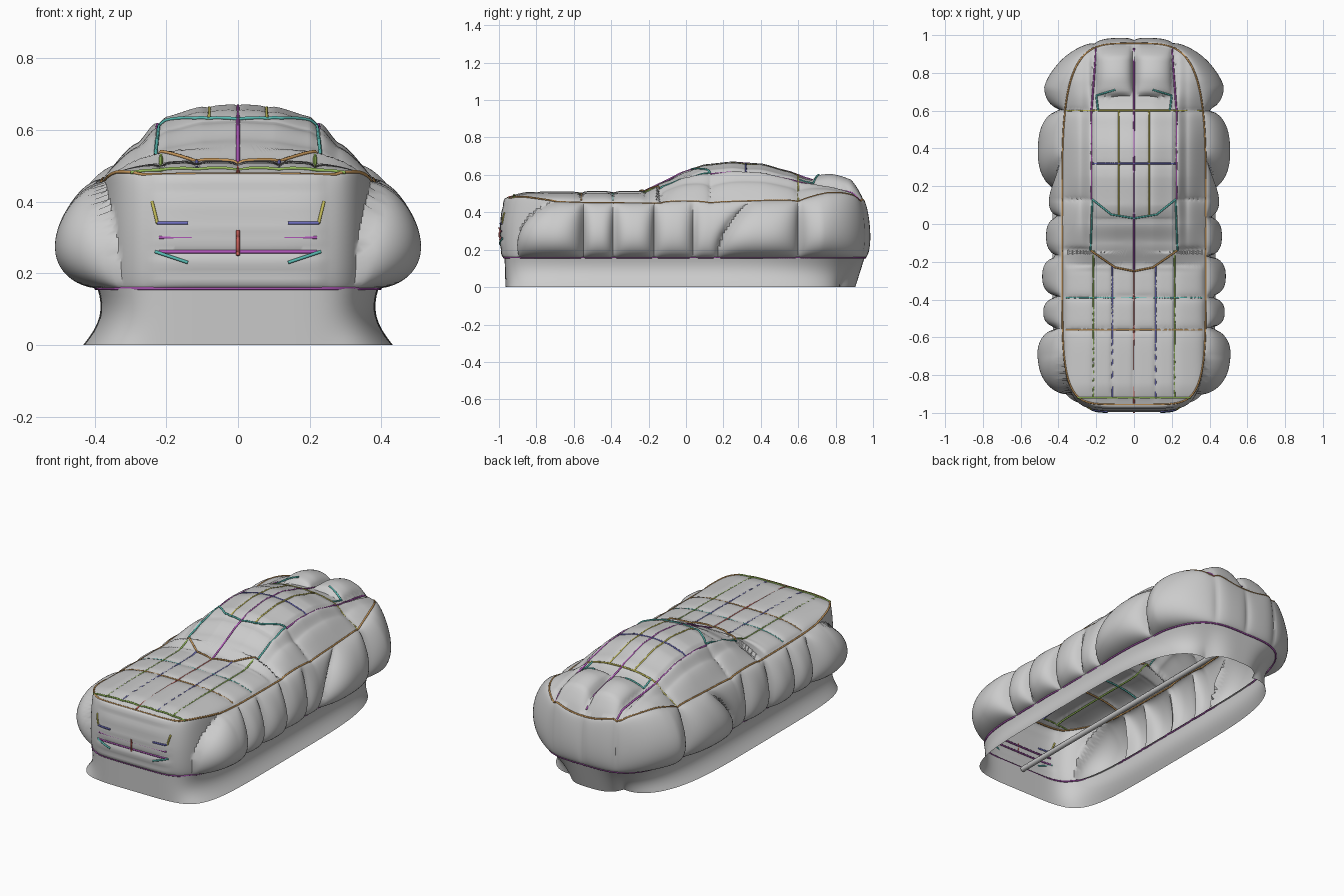
import bpy, math
from mathutils import Vector

if "Cube" in bpy.data.objects:
    bpy.data.objects.remove(bpy.data.objects["Cube"])

HALF_W, RIM = 0.38, 0.157


def interp(x, pts):
    if x <= pts[0][0]:
        return pts[0][1]
    for (a, p), (b, q) in zip(pts, pts[1:]):
        if x <= b:
            t = (x - a) / (b - a)
            t = t * t * (3 - 2 * t) * 0.4 + t * 0.6
            return p + (q - p) * t
    return pts[-1][1]


def puff(x, breaks, power=4):
    """Pillow height 0..1 and cell number between seam positions."""
    for i, (a, b) in enumerate(zip(breaks, breaks[1:])):
        if a <= x < b:
            u = abs((2 * x - a - b) / (b - a))
            return math.sqrt(max(0, 1 - u ** power)), i
    return 0, 0


# Centre-line height, shoulder height along the length, and cabin cross-section
CENTRE = [(-1, .46), (-.93, .485), (-.85, .495), (-.55, .50), (-.25, .50), (-.1, .57), (0, .62),
          (.1, .65), (.25, .665), (.4, .655), (.55, .615), (.65, .58), (.75, .55), (.88, .52), (.97, .43)]
SHOULDER = [(-1, .45), (-.85, .455), (-.5, .45), (.6, .445), (.75, .455), (.95, .43)]
SECTION = [(0, 1), (.1, .97), (.2, .84), (.225, .76), (.28, .4), (.38, 0)]


def top(x, y):
    c, s = interp(y, CENTRE), interp(y, SHOULDER)
    ax = abs(x)
    f = interp(ax, SECTION) if y > -.15 else max(0, 1 - (ax / HALF_W) ** 4)
    z = s + (c - s) * f
    if y < -.2:                                    # padded hood
        z += .014 * puff(ax, [0, .115, .215, .37])[0] * puff(y, [-.93, -.56, -.39, -.22])[0]
    if ax > .225:                                  # padded shoulders
        z += .035 * puff(ax, [.225, .385], 2)[0] * puff(y, [-.13, .13, .6, .92], 2)[0]
    if y > .68:                                    # twin trunk cushions
        z += .065 * puff(ax, [.01, .2], 2.5)[0] * puff(y, [.68, .955], 2)[0]
    elif y > .03:                                  # padded roof
        z += .008 * puff(ax, [0, .08, .225])[0] * puff(y, [.03, .32, .6])[0]
    return z


# Rounded plan outline, resampled evenly, with outward normals
def outline(n):
    raw = []
    for i in range(4000):
        a = 2 * math.pi * i / 4000
        c, s = math.cos(a), math.sin(a)
        e = 2 / (6 if s < 0 else 4)
        raw.append(Vector((HALF_W * math.copysign(abs(c) ** e, c), .955 * math.copysign(abs(s) ** e, s))))
    lens = [0]
    for i in range(4000):
        lens.append(lens[-1] + (raw[(i + 1) % 4000] - raw[i]).length)
    pts, j = [], 0
    for k in range(n):
        d = lens[-1] * k / n
        while lens[j + 1] < d:
            j += 1
        f = (d - lens[j]) / max(1e-9, lens[j + 1] - lens[j])
        pts.append(raw[j].lerp(raw[(j + 1) % 4000], f))
    out = []
    for k in range(n):
        t = (pts[(k + 1) % n] - pts[k - 1]).normalized()
        out.append((pts[k], Vector((t.y, -t.x))))
    return out


SIDE_AMP = [.13, .09, .095, .075, .06, .12, .13]


def side_breaks(v):
    """Seam positions along the side; the fender seams slope with height v (0..1)."""
    return [-.89 + .2 * v ** 3, -.55, -.385, -.17, .04, .17 + .18 * v ** 2, .6, .97]


def wall(p, n, z):
    """Point on the padded side wall or on the skirt below it."""
    if z < RIM:
        t = 1 - z / RIM
        end = -.005 * t + .015 if p.y < 0 else -.05 * t
        side = .012 + .04 * t * t - .015 * math.sin(math.pi * t)
        off = n.x ** 2 * side + n.y ** 2 * end
        if p.y > 0:                                # rounder rear corners
            off -= .22 * t * abs(n.x * n.y)
    else:
        h = top(p.x, p.y)
        v = max(-1, min(1, 2 * (z - RIM) / (h - RIM) - 1))
        dome = math.sqrt(1 - v * v) * (1 - .25 * v)
        b, i = puff(p.y, side_breaks((v + 1) / 2), 2.6)
        taper = 1 - .6 * min(1, max(0, (p.y - .7) / .25))
        off = (SIDE_AMP[i] * b * taper + .008) * dome * n.x ** 2
        if p.y < 0:
            bands = puff(z, [RIM, .2, .26, .3, .345, .43, .52])[0]
            off += n.y ** 2 * (.03 * dome + .01 * bands * puff(p.x, [-.24, .24])[0] + .012 * (1 - dome) * (v < 0))
        else:
            off += n.y ** 2 * .03 * dome * (.4 + .6 * puff(p.x, [-.4, -.2, 0, .2, .4])[0])
    q = p + n * off
    return Vector((q.x, q.y, z))


def ring_mesh(name, rows, cap=False):
    n = len(rows[0])
    faces = [(r * n + i, r * n + (i + 1) % n, (r + 1) * n + (i + 1) % n, (r + 1) * n + i)
             for r in range(len(rows) - 1) for i in range(n)]
    if cap:
        faces.append(tuple(range((len(rows) - 1) * n, len(rows) * n)))
    me = bpy.data.meshes.new(name)
    me.from_pydata([v for row in rows for v in row], [], faces)
    ob = bpy.data.objects.new(name, me)
    bpy.context.collection.objects.link(ob)
    bpy.ops.object.select_all(action='DESELECT')
    ob.select_set(True)
    bpy.context.view_layer.objects.active = ob
    bpy.ops.object.shade_smooth_by_angle(angle=math.radians(45))


plan = outline(400)

# Skirt: open flared band standing on the ground
ring_mesh("skirt", [[wall(p, n, RIM * k / 8 - 1e-6 * (k == 8)) for p, n in plan] for k in range(9)])

# Body shell: padded walls, then rings shrinking over hood, cabin and trunk
rows = []
for k in range(27):
    f = .5 - .5 * math.cos(math.pi * k / 26)
    rows.append([wall(p, n, RIM + (top(p.x, p.y) - RIM) * f) for p, n in plan])
for k in range(1, 66):
    s = 1 - k / 65.5
    rows.append([Vector((p.x * s, p.y * s, top(p.x * s, p.y * s))) for p, n in plan])
ring_mesh("body_shell", rows, cap=True)

# Coloured seam cords
COLOURS = {"purple": (.45, .1, .5, 1), "red": (.6, .12, .1, 1), "teal": (.1, .5, .45, 1), "green": (.3, .5, .1, 1),
           "blue": (.15, .15, .5, 1), "yellow": (.55, .5, .1, 1), "orange": (.55, .3, .1, 1)}
for key, col in COLOURS.items():
    bpy.data.materials.new(key).diffuse_color = col


def cord(name, pts, colour=None, r=.005, closed=False):
    cu = bpy.data.curves.new(name, 'CURVE')
    cu.dimensions, cu.bevel_depth, cu.bevel_resolution, cu.use_fill_caps = '3D', r, 1, True
    sp = cu.splines.new('POLY')
    sp.points.add(len(pts) - 1)
    for q, p in zip(sp.points, pts):
        q.co = (*p, 1)
    sp.use_cyclic_u = closed
    ob = bpy.data.objects.new(name, cu)
    bpy.context.collection.objects.link(ob)
    if colour:
        cu.materials.append(bpy.data.materials[colour])


def seam(name, corners, colour, lift, mirror=False):
    pts = [lift(a[0] + (b[0] - a[0]) * i / 16, a[1] + (b[1] - a[1]) * i / 16)
           for a, b in zip(corners, corners[1:]) for i in range(17)]
    cord(name, pts, colour)
    if mirror:
        cord(name + "_mirror", [(-p[0], p[1], p[2]) for p in pts], colour)


def on_top(x, y):
    return (x, y, top(x, y) + .002)


def on_front(x, z):
    y = -.957 * (1 - (abs(x) / HALF_W) ** 6) ** (1 / 6)
    return wall(Vector((x, y)), Vector((0, -1)), z)


for name, pts, col, mir in [
        ("hood_centre_seam", [(0, -.95), (0, -.25)], "red", False),
        ("roof_centre_seam", [(0, -.25), (0, .93)], "purple", False),
        ("hood_inner_seam", [(.115, -.92), (.115, -.22)], "blue", True),
        ("hood_outer_seam", [(.215, -.92), (.215, -.14)], "green", True),
        ("hood_front_seam", [(-.3, -.92), (.3, -.92)], "green", False),
        ("hood_cross_seam", [(-.36, -.56), (.36, -.56)], "orange", False),
        ("hood_rear_cross_seam", [(-.36, -.39), (.36, -.39)], "teal", False),
        ("windshield_base", [(.23, -.14), (.1, -.23), (0, -.25)], "orange", True),
        ("windshield_pillar", [(.23, -.14), (.22, .13)], "teal", True),
        ("windshield_top", [(.22, .13), (.12, .05), (0, .03)], "teal", True),
        ("roof_rib", [(.08, .04), (.08, .6)], "yellow", True),
        ("roof_edge", [(.225, .13), (.225, .6), (.2, .93)], "purple", True),
        ("roof_cross_seam", [(-.22, .32), (.22, .32)], "blue", False),
        ("rear_window_seam", [(-.36, .6), (.36, .6)], "yellow", False),
        ("rear_window_corner", [(.19, .6), (.2, .68), (.1, .71)], "teal", True)]:
    seam(name, pts, col, on_top, mir)

for name, pts, col, mir in [
        ("grille_upper_bar", [(-.22, .30), (.22, .30)], "purple", False),
        ("grille_lower_bar", [(-.22, .26), (.22, .26)], "purple", False),
        ("grille_post", [(0, .25), (0, .32)], "red", False),
        ("headlight_base", [(.14, .34), (.225, .34)], "blue", True),
        ("headlight_side", [(.225, .34), (.24, .4)], "yellow", True),
        ("bumper_corner", [(.14, .23), (.23, .26)], "teal", True)]:
    seam(name, pts, col, on_front, mir)

# Rim and belt line running around the body
cord("rim_seam", [wall(p, n, RIM + .001) for p, n in plan], "purple", closed=True)
cord("belt_seam", [(p.x, p.y, top(p.x, p.y)) for p, n in plan], "orange", closed=True)

# Thin keel bar running under the open floor
cord("keel_bar", [(0, -.96, .14), (0, -.5, .14), (0, .9, .14)], r=.016)

for m in bpy.data.materials:
    if m.users and not m.is_grease_pencil:
        m.use_nodes = True
        m.node_tree.nodes["Principled BSDF"].inputs["Base Color"].default_value = m.diffuse_color
